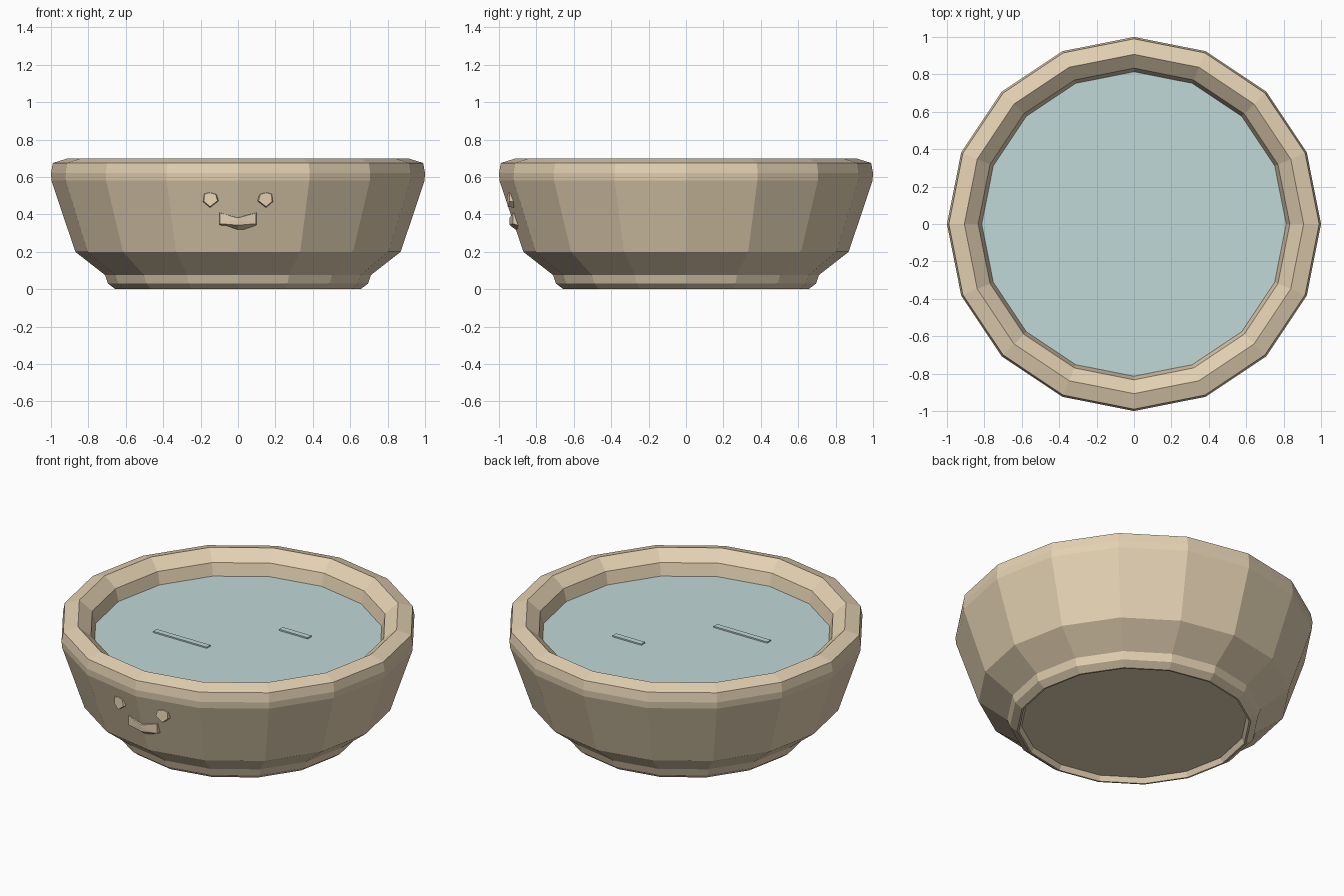
import bpy, bmesh
from math import cos, sin, tau

if "Cube" in bpy.data.objects:
    bpy.data.objects.remove(bpy.data.objects["Cube"])

SIDES = 16


def material(name, rgb):
    m = bpy.data.materials.new(name)
    m.use_nodes = True
    m.diffuse_color = (*rgb, 1)
    m.node_tree.nodes["Principled BSDF"].inputs["Base Color"].default_value = (*rgb, 1)
    return m


clay = material("pale clay", (0.77, 0.635, 0.445))
water_blue = material("pale water blue", (0.53, 0.69, 0.68))


def add_object(name, bm, mat):
    bmesh.ops.recalc_face_normals(bm, faces=bm.faces)
    mesh = bpy.data.meshes.new(name)
    bm.to_mesh(mesh)
    bm.free()
    mesh.materials.append(mat)
    ob = bpy.data.objects.new(name, mesh)
    bpy.context.collection.objects.link(ob)


def lathe(name, profile, mat):
    """Turn a radius/height profile about z, capping both ends."""
    bm = bmesh.new()
    rings = [[bm.verts.new((r * cos(tau * i / SIDES), r * sin(tau * i / SIDES), z))
              for i in range(SIDES)] for r, z in profile]
    for a, b in zip(rings, rings[1:]):
        for i in range(SIDES):
            j = (i + 1) % SIDES
            bm.faces.new((a[i], a[j], b[j], b[i]))
    bm.faces.new(rings[0])
    bm.faces.new(rings[-1])
    add_object(name, bm, mat)


# Bowl: recessed base, foot, flared wall, rounded rim, inner wall and floor
lathe("bowl", [(0.63, 0.03), (0.645, 0), (0.655, 0), (0.695, 0.03), (0.71, 0.075),
               (0.87, 0.2), (0.997, 0.58), (1.0, 0.62), (0.99, 0.675),
               (0.907, 0.7), (0.833, 0.64), (0.813, 0.56), (0.74, 0.25),
               (0.6, 0.15)], clay)

# Water filling the bowl
lathe("water", [(0.808, 0.54), (0.814, 0.565)], water_blue)


# Ripples: thin raised plates on the water
def ripple(name, x0, x1, y0, y1):
    bm = bmesh.new()
    bmesh.ops.create_cube(bm, size=1)
    for v in bm.verts:
        v.co = (x0 if v.co.x < 0 else x1, y0 if v.co.y < 0 else y1,
                0.566 + v.co.z * 0.014)
    add_object(name, bm, water_blue)


ripple("ripple_back", 0.14, 0.335, 0.2, 0.235)
ripple("ripple_front", -0.42, -0.055, -0.225, -0.19)


# Face: faceted lumps that follow the front wall
def on_wall(x, z, out):
    return (x, -(0.87 + (z - 0.2) * 0.334) + abs(x) * 0.199 - out, z)


def lump(name, outline, front, side=1):
    """Join an outline sunk in the wall to a raised front outline (x, z, depth)."""
    bm = bmesh.new()
    n = len(outline)
    a = [bm.verts.new(on_wall(side * x, z, -0.015)) for x, z in outline]
    b = [bm.verts.new(on_wall(side * x, z, d)) for x, z, d in front]
    middle = [sum(p[k] for p in front) / n for k in range(3)]
    peak = bm.verts.new(on_wall(side * middle[0], middle[1], middle[2]))
    bm.faces.new(a)
    for i in range(n):
        j = (i + 1) % n
        bm.faces.new((a[i], a[j], b[j], b[i]))
        bm.faces.new((b[i], b[j], peak))
    add_object(name, bm, clay)


# Eyes: six-sided, deepest near the bottom
eye = [(0.1, 0.472), (0.15, 0.433), (0.19, 0.467), (0.187, 0.515),
       (0.155, 0.525), (0.112, 0.515)]
eye_front = [(0.15 + (x - 0.15) * 0.8, 0.475 + (z - 0.475) * 0.8,
              0.03 - (z - 0.44) * 0.32) for x, z in eye]
lump("left_eye", eye, eye_front)
lump("right_eye", eye, eye_front, -1)

# Muzzle: notched top, ridge above the pointed chin
muzzle = [(0, 0.303), (0.1, 0.338), (0.1, 0.413), (0, 0.383),
          (-0.1, 0.413), (-0.1, 0.338)]
muzzle_front = [(0, 0.342, 0.025), (0.097, 0.35, 0.025), (0.097, 0.408, 0.005),
                (0, 0.381, 0.013), (-0.097, 0.408, 0.005), (-0.097, 0.35, 0.025)]
lump("muzzle", muzzle, muzzle_front)
